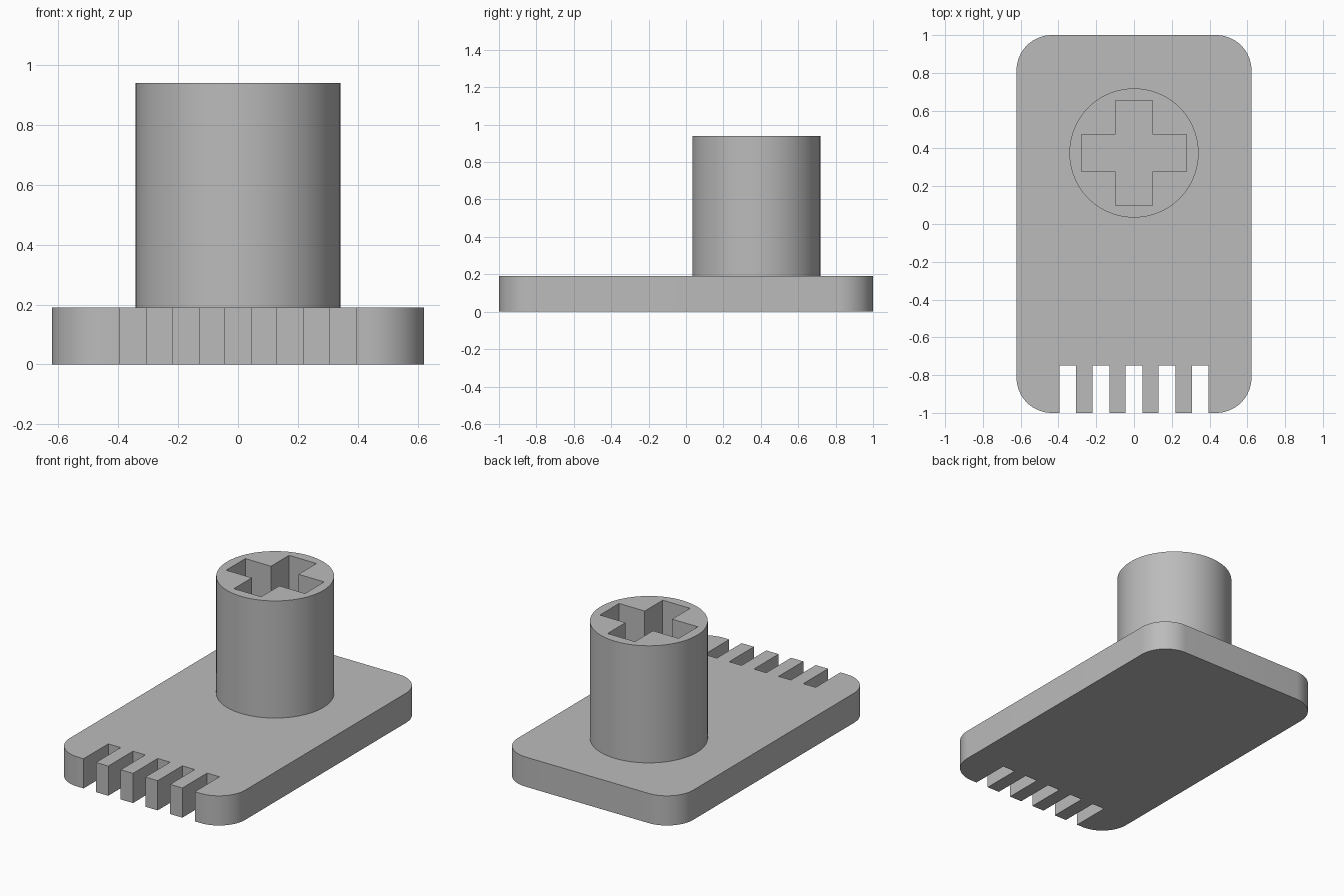
import bpy, bmesh
from math import sin, cos, pi, radians

cube = bpy.data.objects.get("Cube")
if cube:
    bpy.data.objects.remove(cube, do_unlink=True)

grey = bpy.data.materials.new("mid grey")
grey.use_nodes = True
COLOUR = (0.5, 0.5, 0.5, 1)
grey.diffuse_color = COLOUR
grey.node_tree.nodes["Principled BSDF"].inputs["Base Color"].default_value = COLOUR


def arc(cx, cy, r, start, sweep, steps):
    angles = [start + sweep * i / steps for i in range(steps + 1)]
    return [(cx + r * cos(a), cy + r * sin(a)) for a in angles]


def prism(name, loops, bottom, top):
    """Extrude an outline, with any further loops as holes, into a solid."""
    bm = bmesh.new()
    for loop in loops:
        verts = [bm.verts.new((x, y, bottom)) for x, y in loop]
        for a, b in zip(verts, verts[1:] + verts[:1]):
            bm.edges.new((a, b))
    bmesh.ops.triangle_fill(bm, edges=bm.edges[:], use_beauty=True)
    raised = bmesh.ops.extrude_face_region(bm, geom=bm.faces[:], use_keep_orig=True)
    moved = [g for g in raised["geom"] if isinstance(g, bmesh.types.BMVert)]
    bmesh.ops.translate(bm, verts=moved, vec=(0, 0, top - bottom))
    bmesh.ops.recalc_face_normals(bm, faces=bm.faces[:])
    mesh = bpy.data.meshes.new(name)
    bm.to_mesh(mesh)
    bm.free()
    mesh.materials.append(grey)
    obj = bpy.data.objects.new(name, mesh)
    bpy.context.collection.objects.link(obj)
    bpy.ops.object.select_all(action="DESELECT")
    obj.select_set(True)
    bpy.context.view_layer.objects.active = obj
    bpy.ops.object.shade_smooth_by_angle(angle=radians(30))
    return obj


# Rounded base plate with five slots along the front edge
HALF_W, HALF_L, CORNER, THICK = 0.622, 1.0, 0.187, 0.19
cx, cy = HALF_W - CORNER, HALF_L - CORNER
outline = []
for sx, sy, quarter in ((1, 1, 0), (-1, 1, 1), (-1, -1, 2)):
    outline += arc(sx * cx, sy * cy, CORNER, quarter * pi / 2, pi / 2, 16)
for i in range(-2, 3):
    x0, x1 = i * 0.175 - 0.044, i * 0.175 + 0.044
    outline += [(x0, -HALF_L), (x0, -0.75), (x1, -0.75), (x1, -HALF_L)]
outline += arc(cx, -cy, CORNER, 1.5 * pi, pi / 2, 16)
prism("base_plate", [outline], 0, THICK)

# Round post with a cross-shaped socket
POST_Y, LONG, SHORT = 0.376, 0.279, 0.097
circle = arc(0, POST_Y, 0.342, 0, 2 * pi, 96)[:-1]
arm = [(LONG, -SHORT), (LONG, SHORT), (SHORT, SHORT)]
cross = []
for turn in range(4):
    cross += [(x, y + POST_Y) for x, y in arm]
    arm = [(-y, x) for x, y in arm]
prism("socket_post", [circle, cross], THICK - 0.005, 0.94)
